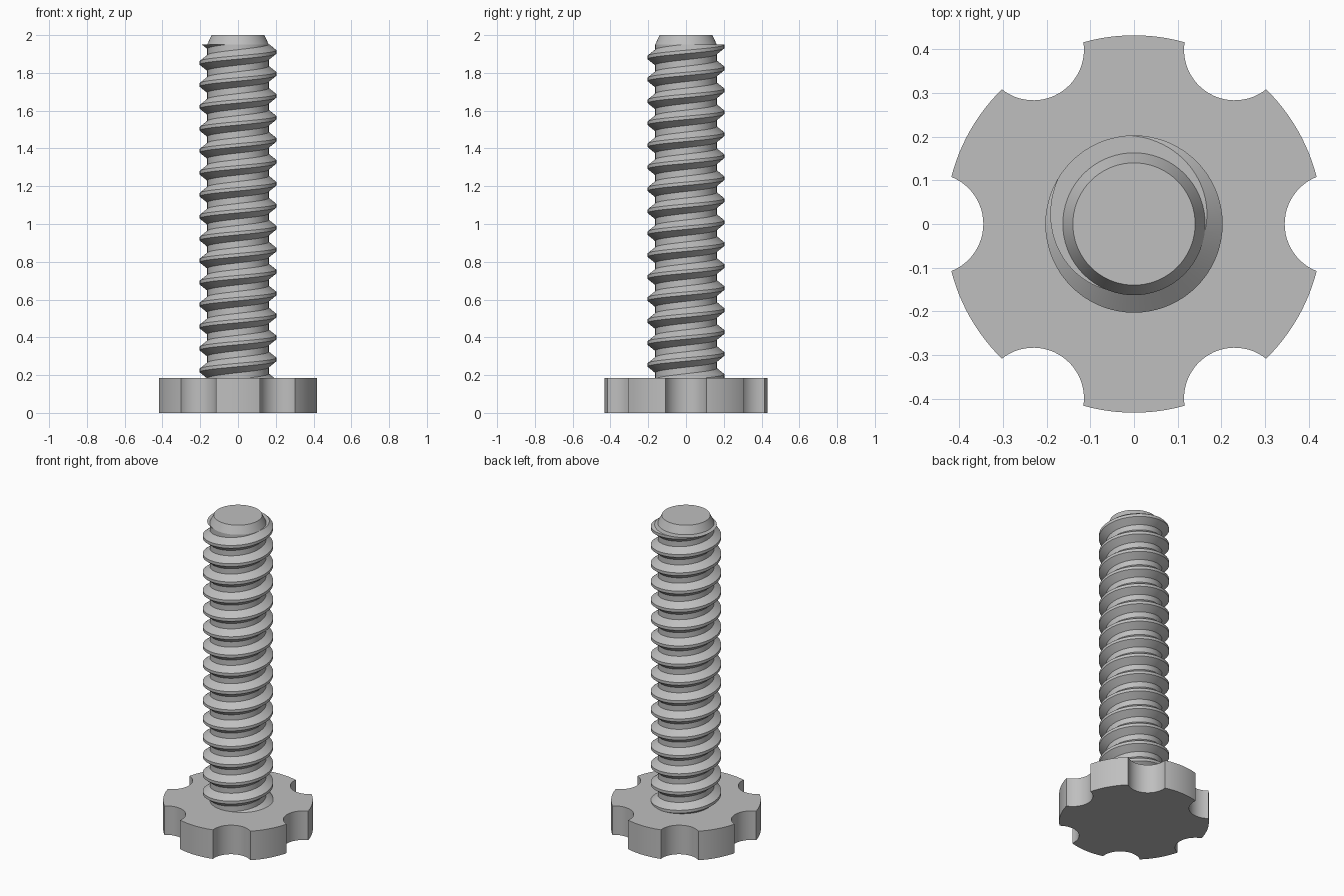
import bpy, bmesh
from math import radians, pi, sin, cos, atan2, sqrt, degrees

if "Cube" in bpy.data.objects:
    bpy.data.objects.remove(bpy.data.objects["Cube"], do_unlink=True)

GREY = (0.52, 0.52, 0.52, 1)
grey = bpy.data.materials.new("plain_grey")
grey.use_nodes = True
grey.diffuse_color = GREY
grey.node_tree.nodes["Principled BSDF"].inputs["Base Color"].default_value = GREY

HEAD_H, HEAD_R = 0.185, 0.432
NOTCH_R, NOTCH_D = 0.116, 0.461
CORE_R, CREST_R, PITCH = 0.163, 0.203, 0.1163
THREAD_TOP, TOP, TIP_R = 1.95, 2.0, 0.14


def finish(bm, name):
    bmesh.ops.recalc_face_normals(bm, faces=bm.faces)
    mesh = bpy.data.meshes.new(name)
    bm.to_mesh(mesh)
    bm.free()
    mesh.materials.append(grey)
    obj = bpy.data.objects.new(name, mesh)
    bpy.context.collection.objects.link(obj)
    bpy.ops.object.select_all(action='DESELECT')
    obj.select_set(True)
    bpy.context.view_layer.objects.active = obj
    bpy.ops.object.shade_smooth_by_angle(angle=radians(30))
    return obj


# Knob head: round plate with six scalloped notches
corner_x = (HEAD_R**2 + NOTCH_D**2 - NOTCH_R**2) / (2 * NOTCH_D)
corner_y = sqrt(HEAD_R**2 - corner_x**2)
rim = atan2(corner_y, corner_x)
bite = atan2(corner_y, corner_x - NOTCH_D)
outline = []
for k in range(6):
    a = k * pi / 3
    cx, cy = NOTCH_D * cos(a), NOTCH_D * sin(a)
    for i in range(25):
        t = a + (2 * pi - bite) + (2 * bite - 2 * pi) * i / 24
        outline.append((cx + NOTCH_R * cos(t), cy + NOTCH_R * sin(t)))
    for i in range(1, 12):
        t = a + rim + (pi / 3 - 2 * rim) * i / 12
        outline.append((HEAD_R * cos(t), HEAD_R * sin(t)))
bm = bmesh.new()
base = bm.faces.new([bm.verts.new((x, y, 0)) for x, y in outline])
solid = bmesh.ops.extrude_face_region(bm, geom=[base])
for v in solid["geom"]:
    if isinstance(v, bmesh.types.BMVert):
        v.co.z = HEAD_H
finish(bm, "knob_head")

# Threaded shaft: right-handed helical sweep, trimmed flat at both ends
STEPS = 72
profile = [(CORE_R, -0.041), (CREST_R, -0.009), (CREST_R, 0.009), (CORE_R, 0.041)]
bm = bmesh.new()
rows = []
for i in range(-17 * STEPS, 2 * STEPS + 1):
    a = 2 * pi * i / STEPS
    z = 1.911 + PITCH * i / STEPS
    rows.append([bm.verts.new((r * cos(a), r * sin(a), z + dz)) for r, dz in profile])
for i in range(len(rows) - 1):
    r0, r1 = rows[i], rows[i + 1]
    for j in range(3):
        bm.faces.new((r0[j], r1[j], r1[j + 1], r0[j + 1]))
    if i + 1 + STEPS < len(rows):
        n0, n1 = rows[i + STEPS], rows[i + 1 + STEPS]
        bm.faces.new((r0[3], r1[3], n1[0], n0[0]))
for height, direction in ((THREAD_TOP, 1), (HEAD_H - 0.03, -1)):
    cut = bmesh.ops.bisect_plane(
        bm, geom=bm.verts[:] + bm.edges[:] + bm.faces[:], dist=1e-6,
        plane_co=(0, 0, height), plane_no=(0, 0, direction), clear_outer=True)
    loop = [e for e in cut["geom_cut"] if isinstance(e, bmesh.types.BMEdge)]
    bmesh.ops.contextual_create(bm, geom=loop)
finish(bm, "threaded_shaft")

# Chamfered tip
bm = bmesh.new()
bmesh.ops.create_cone(bm, cap_ends=True, segments=STEPS, radius1=CORE_R,
                      radius2=TIP_R, depth=TOP - THREAD_TOP)
bmesh.ops.delete(bm, geom=[f for f in bm.faces if f.normal.z < -0.9], context='FACES_ONLY')
bmesh.ops.translate(bm, verts=bm.verts, vec=(0, 0, (TOP + THREAD_TOP) / 2))
finish(bm, "chamfered_tip")
